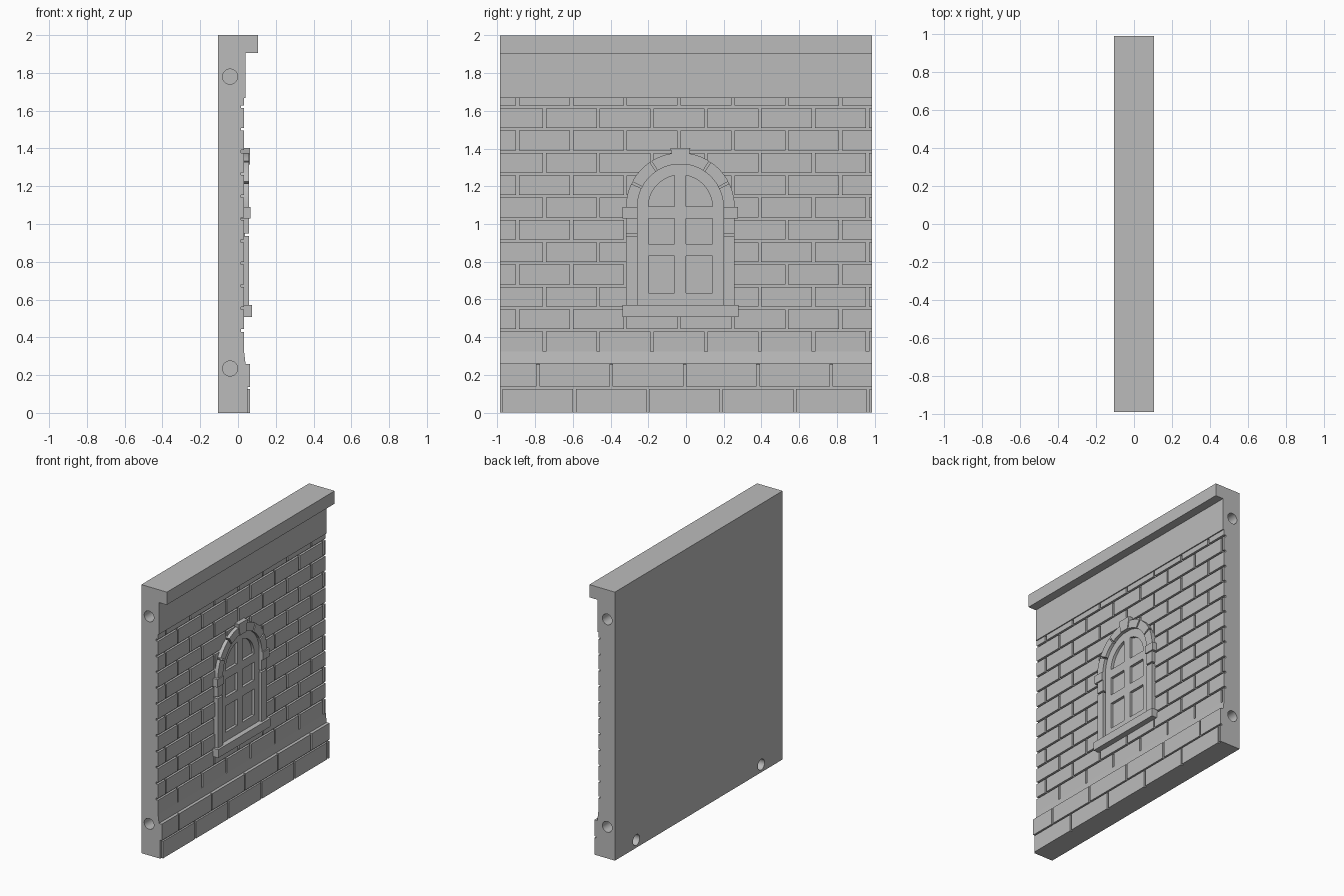
import bpy, bmesh, math
from mathutils import Matrix, Vector

cube = bpy.data.objects.get("Cube")
if cube:
    bpy.data.objects.remove(cube)

stone = bpy.data.materials.new("grey stone")
stone.use_nodes = True
stone.diffuse_color = (0.5, 0.5, 0.5, 1)
stone.node_tree.nodes["Principled BSDF"].inputs["Base Color"].default_value = (0.5, 0.5, 0.5, 1)

END = 0.987          # half length of the wall
BACK, MORTAR, BRICK = -0.105, 0.016, 0.032
WIN_Y, SPRING, SILL = -0.03, 1.09, 0.57
parts = []


def finish(name, bm):
    bmesh.ops.recalc_face_normals(bm, faces=bm.faces)
    mesh = bpy.data.meshes.new(name)
    bm.to_mesh(mesh)
    bm.free()
    mesh.materials.append(stone)
    obj = bpy.data.objects.new(name, mesh)
    bpy.context.collection.objects.link(obj)
    parts.append(obj)
    return obj


def add_prism(bm, points, offset):
    """Extrude a closed outline of 3D points along an offset."""
    face = bm.faces.new([bm.verts.new(p) for p in points])
    ext = bmesh.ops.extrude_face_region(bm, geom=[face])
    verts = [v for v in ext["geom"] if isinstance(v, bmesh.types.BMVert)]
    bmesh.ops.translate(bm, verts=verts, vec=Vector(offset))


def add_panel(bm, outline, x0, x1):
    """Prism from a (y, z) outline, between two depths."""
    add_prism(bm, [(x0, y, z) for y, z in outline], (x1 - x0, 0, 0))


def rect(y0, y1, z0, z1):
    return [(y0, z0), (y1, z0), (y1, z1), (y0, z1)]


def arc(r, a0, a1, steps):
    angles = [math.radians(a0 + (a1 - a0) * i / steps) for i in range(steps + 1)]
    return [(WIN_Y + r * math.cos(a), SPRING + r * math.sin(a)) for a in angles]


def arched(r, z0):
    return [(WIN_Y - r, z0), (WIN_Y + r, z0)] + arc(r, 0, 180, 32)


def carve(obj, bm):
    """Subtract a cutter mesh, then discard it."""
    cutter = finish("cutter", bm)
    parts.remove(cutter)
    mod = obj.modifiers.new("carve", "BOOLEAN")
    mod.operation, mod.solver, mod.object = "DIFFERENCE", "EXACT", cutter
    bpy.context.view_layer.update()
    result = bpy.data.meshes.new_from_object(
        obj.evaluated_get(bpy.context.evaluated_depsgraph_get()))
    obj.modifiers.clear()
    obj.data = result
    bpy.data.objects.remove(cutter)


def course(bm, z0, z1, first, period, gap, x0, x1):
    """One row of blocks, with joints centred at first + n * period."""
    joint = first - period
    while joint < END:
        a = max(joint + gap / 2, -END)
        b = min(joint + period - gap / 2, END)
        if b - a > 0.004:
            add_panel(bm, rect(a, b, z0, z1), x0, x1)
        joint += period


# Wall body: one section with cornice, frieze, mortar bed, ledge and plinth
section = [(BACK, 0), (0.05, 0), (0.05, 0.255), (0.04, 0.26), (BRICK, 0.325),
           (MORTAR, 0.325), (MORTAR, 1.667), (0.04, 1.667), (0.04, 1.905),
           (0.105, 1.905), (0.105, 2), (BACK, 2)]
bm = bmesh.new()
add_prism(bm, [(x, -END, z) for x, z in section], (0, 2 * END, 0))
wall = finish("wall_body", bm)

# Peg holes in both ends and low on the back
bm = bmesh.new()


def peg(axis, centre):
    turn = Matrix.Rotation(math.pi / 2, 4, axis)
    bmesh.ops.create_cone(bm, cap_ends=True, segments=32, radius1=0.04, radius2=0.04,
                          depth=0.2, matrix=Matrix.Translation(centre) @ turn)


for side in (-1, 1):
    for z in (0.235, 1.78):
        peg("X", (-0.042, side * END, z))
    peg("Y", (BACK - 0.02, side * 0.735, 0.058))
carve(wall, bm)

# Brick courses in running bond, cleared behind the window
bm = bmesh.new()
PITCH, JOINT = 0.1184, 0.014
for row in range(12):
    bottom = 0.325 + row * PITCH
    top = min(bottom + PITCH - JOINT, 1.667)
    shift = -0.751 if row % 2 == 0 else -0.893
    course(bm, bottom, top, shift, 0.2855, 0.015, 0, BRICK)
bricks = finish("bricks", bm)
bm = bmesh.new()
add_panel(bm, arched(0.284, SILL - 0.03), -0.05, 0.1)
carve(bricks, bm)

# Large plinth blocks
bm = bmesh.new()
course(bm, 0, 0.126, -0.98, 0.389, 0.014, 0.02, 0.063)
course(bm, 0.138, 0.26, -0.785, 0.389, 0.014, 0.02, 0.063)
finish("plinth_blocks", bm)

# Window frame with six open panes
bm = bmesh.new()
add_panel(bm, arched(0.23, SILL - 0.02), 0, 0.036)
frame = finish("window_frame", bm)
bm = bmesh.new()
for s in (-1, 1):
    for z0, z1 in ((0.635, 0.83), (0.895, 1.03)):
        add_panel(bm, rect(WIN_Y + s * 0.03, WIN_Y + s * 0.17, z0, z1), -0.05, 0.1)
    curve = [(WIN_Y + s * (y - WIN_Y), z) for y, z in arc(0.17, 1, 79.8, 14)]
    add_panel(bm, [(WIN_Y + s * 0.03, SPRING + 0.003)] + curve, -0.05, 0.1)
carve(frame, bm)

# Arch stones, jambs and imposts, mirrored about the window centre
bm = bmesh.new()
for lo, hi in ((0, 25.5), (28, 55.5), (58, 81)):
    for a, b in ((lo, hi), (180 - hi, 180 - lo)):
        add_panel(bm, arc(0.228, a, b, 8) + arc(0.288, b, a, 8), 0, 0.058)
finish("arch_stones", bm)

bm = bmesh.new()
for s in (-1, 1):
    for z0, z1 in ((SILL, 0.937), (0.95, 1.035)):
        add_panel(bm, rect(WIN_Y + s * 0.228, WIN_Y + s * 0.288, z0, z1), 0, 0.057)
finish("jamb_stones", bm)

bm = bmesh.new()
for s in (-1, 1):
    add_panel(bm, rect(WIN_Y + s * 0.228, WIN_Y + s * 0.307, 1.03, SPRING), 0, 0.067)
finish("imposts", bm)

# Keystone and sill
bm = bmesh.new()
add_panel(bm, [(WIN_Y - 0.036, 1.315), (WIN_Y + 0.036, 1.315),
               (WIN_Y + 0.053, 1.403), (WIN_Y - 0.053, 1.403)], 0, 0.064)
finish("keystone", bm)
bm = bmesh.new()
add_panel(bm, rect(WIN_Y - 0.308, WIN_Y + 0.308, 0.508, SILL), 0, 0.074)
finish("window_sill", bm)

# Smooth the curves, keep the edges sharp
bpy.ops.object.select_all(action="DESELECT")
for obj in parts:
    obj.select_set(True)
bpy.context.view_layer.objects.active = wall
bpy.ops.object.shade_smooth_by_angle(angle=math.radians(20))
